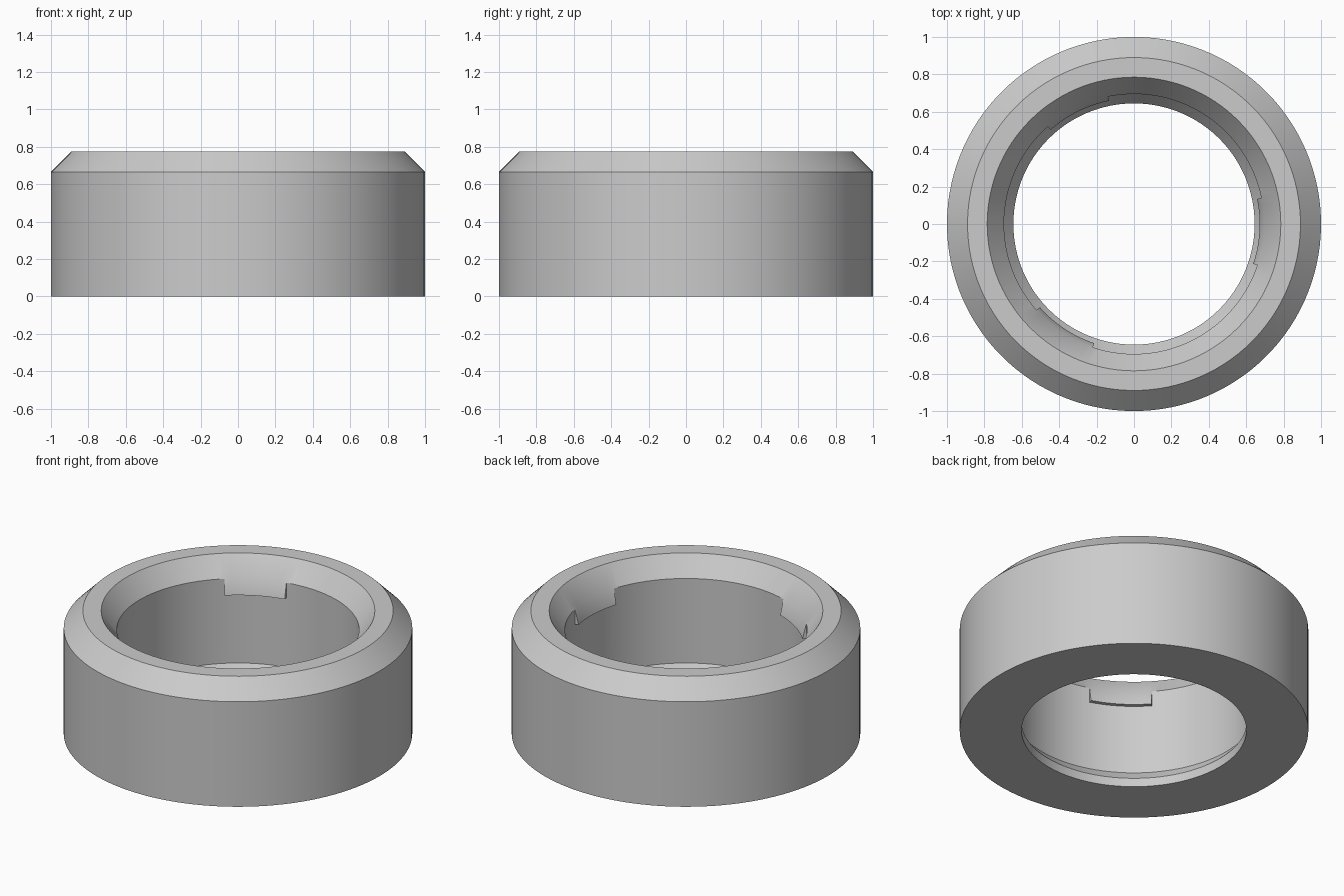
import bpy, bmesh, math

cube = bpy.data.objects.get("Cube")
if cube:
    bpy.data.objects.remove(cube, do_unlink=True)

# Single plain grey material
grey = bpy.data.materials.new("plain grey")
grey.use_nodes = True
colour = (0.6, 0.6, 0.6, 1)
grey.diffuse_color = colour
grey.node_tree.nodes["Principled BSDF"].inputs["Base Color"].default_value = colour

SEGMENTS = 120
STEP = math.tau / SEGMENTS
START = math.radians(-18.5)      # where the first locking tab begins
TAB_SEGMENTS = 10                # each tab spans 30 degrees
TAB_RADIUS = 0.672
TAB_TOP, TAB_BOTTOM = 0.655, 0.56

# Closed cross-section (radius, height): outer wall, chamfer, rim,
# flared mouth, bore and bottom lip
profile = [(1, 0), (1, 0.665), (0.89, 0.775), (0.785, 0.775),
           (0.695, TAB_TOP), (0.695, TAB_BOTTOM), (0.695, 0.12),
           (0.645, 0.055), (0.645, 0)]

bm = bmesh.new()
columns = []
for i in range(SEGMENTS):
    a = START + i * STEP
    columns.append([bm.verts.new((r * math.cos(a), r * math.sin(a), z))
                    for r, z in profile])

# Skin the ring and collect the bore faces under each of the three tabs
tab_faces = []
tab_band = profile.index((0.695, TAB_TOP))
count = len(profile)
for i in range(SEGMENTS):
    c, d = columns[i], columns[(i + 1) % SEGMENTS]
    for j in range(count):
        k = (j + 1) % count
        face = bm.faces.new((c[j], d[j], d[k], c[k]))
        if j == tab_band and i % (SEGMENTS // 3) < TAB_SEGMENTS:
            tab_faces.append(face)

# Pull wedge-shaped tabs inward, keeping their tops on the flared mouth
result = bmesh.ops.extrude_face_region(bm, geom=tab_faces)
bmesh.ops.delete(bm, geom=[f for f in tab_faces if f.is_valid], context='FACES_ONLY')
for v in result["geom"]:
    if isinstance(v, bmesh.types.BMVert) and v.co.z < (TAB_TOP + TAB_BOTTOM) / 2:
        scale = TAB_RADIUS / v.co.xy.length
        v.co.x *= scale
        v.co.y *= scale
bmesh.ops.remove_doubles(bm, verts=bm.verts[:], dist=0.0001)
bmesh.ops.recalc_face_normals(bm, faces=bm.faces[:])

mesh = bpy.data.meshes.new("collar_ring")
bm.to_mesh(mesh)
bm.free()
mesh.materials.append(grey)
ring = bpy.data.objects.new("collar_ring", mesh)
bpy.context.collection.objects.link(ring)

# Smooth round walls, crisp rims
bpy.ops.object.select_all(action='DESELECT')
ring.select_set(True)
bpy.context.view_layer.objects.active = ring
bpy.ops.object.shade_smooth_by_angle(angle=math.radians(30))
